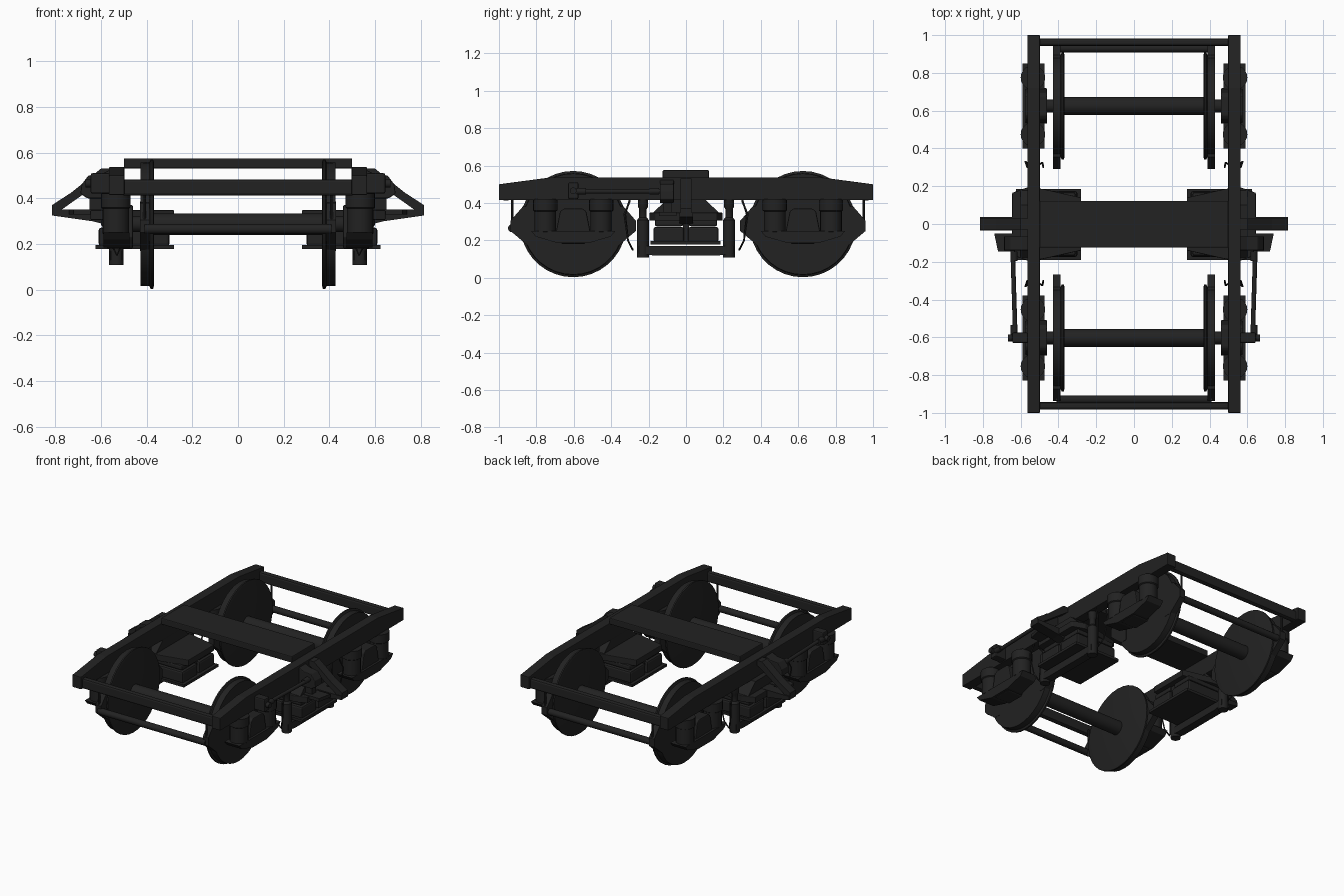
import bpy, bmesh, math
from mathutils import Vector

if "Cube" in bpy.data.objects:
    bpy.data.objects.remove(bpy.data.objects["Cube"])

black = bpy.data.materials.new("black_steel")
black.diffuse_color = (0.016, 0.016, 0.016, 1)
black.use_nodes = True
black.node_tree.nodes["Principled BSDF"].inputs["Base Color"].default_value = black.diffuse_color


def finish(name, bm, bevel=0, smooth=False):
    bmesh.ops.recalc_face_normals(bm, faces=bm.faces[:])
    me = bpy.data.meshes.new(name)
    bm.to_mesh(me)
    bm.free()
    ob = bpy.data.objects.new(name, me)
    bpy.context.collection.objects.link(ob)
    me.materials.append(black)
    if bevel:
        m = ob.modifiers.new("bevel", 'BEVEL')
        m.width, m.segments = bevel, 2
    if smooth:
        bpy.ops.object.select_all(action='DESELECT')
        ob.select_set(True)
        bpy.context.view_layer.objects.active = ob
        bpy.ops.object.shade_smooth_by_angle(angle=math.radians(35))
    return ob


def prism(name, pts, axis, lo, hi, sx=1, bevel=0):
    """Extrude a 2D outline along an axis; sx mirrors it across x."""
    put = {'x': lambda p, t: (t * sx, p[0], p[1]),
           'y': lambda p, t: (p[0] * sx, t, p[1]),
           'z': lambda p, t: (p[0] * sx, p[1], t)}[axis]
    bm = bmesh.new()
    a = [bm.verts.new(put(p, lo)) for p in pts]
    b = [bm.verts.new(put(p, hi)) for p in pts]
    bm.faces.new(a)
    bm.faces.new(b)
    for i in range(len(pts)):
        j = (i + 1) % len(pts)
        bm.faces.new((a[i], a[j], b[j], b[i]))
    return finish(name, bm, bevel)


def box(name, x, y, z, sx=1, bevel=0):
    return prism(name, [(x[0], y[0]), (x[1], y[0]), (x[1], y[1]), (x[0], y[1])], 'z', z[0], z[1], sx, bevel)


def lathe(name, start, direction, prof, seg=24):
    """Revolve (distance, radius) stations about a direction."""
    d = Vector(direction).normalized()
    q = d.to_track_quat('Z', 'Y')
    bm = bmesh.new()
    rings = []
    for t, r in prof:
        rings.append([bm.verts.new(Vector(start) + q @ Vector((r * math.cos(k * math.tau / seg),
                     r * math.sin(k * math.tau / seg), t))) for k in range(seg)])
    for a, b in zip(rings, rings[1:]):
        for k in range(seg):
            j = (k + 1) % seg
            bm.faces.new((a[k], a[j], b[j], b[k]))
    bm.faces.new(rings[0])
    bm.faces.new(rings[-1])
    return finish(name, bm, smooth=True)


def rod(name, a, b, r, seg=12):
    d = Vector(b) - Vector(a)
    return lathe(name, a, d, [(0, r), (d.length, r)], seg)


def wire(name, pts, r):
    cu = bpy.data.curves.new(name, 'CURVE')
    cu.dimensions = '3D'
    cu.bevel_depth, cu.bevel_resolution = r, 1
    s = cu.splines.new('POLY')
    s.points.add(len(pts) - 1)
    for p, c in zip(s.points, pts):
        p.co = (*c, 1)
    ob = bpy.data.objects.new(name, cu)
    bpy.context.collection.objects.link(ob)
    cu.materials.append(black)


AZ = 0.287  # axle height

# Top bolster and end beams
box("bolster", (-0.5, 0.5), (-0.125, 0.123), (0.53, 0.575), bevel=0.006)
for s in (-1, 1):
    box("end_beam", (-0.51, 0.51), sorted((s * 0.943, s * 0.982)), (0.412, 0.483), bevel=0.012)
    rod("brake_beam", (-0.41, s * 0.93, 0.265), (0.41, s * 0.93, 0.265), 0.022)

# Axles
for ay in (-0.603, 0.625):
    lathe("axle", (-0.56, ay, AZ), (1, 0, 0), [(0, 0.035), (0.13, 0.035), (0.13, 0.047), (0.99, 0.047), (0.99, 0.035), (1.12, 0.035)])

for sx in (-1, 1):
    # Side frame with tapered ends
    prism("side_frame", [(-1, 0.415), (1, 0.415), (1, 0.5), (0.72, 0.537), (-0.72, 0.537), (-1, 0.5)],
          'x', 0.498, 0.565, sx, bevel=0.004)

    for ay in (-0.603, 0.625):
        # Wheel with inner flange
        lathe("wheel", (sx * 0.368, ay, AZ), (sx, 0, 0),
              [(0, 0.27), (0.004, 0.284), (0.014, 0.284), (0.02, 0.272), (0.06, 0.27)], 36)
        # Axle box, pot carrier and hub cover
        prism("axle_box", [(ay - 0.095, 0.23), (ay - 0.07, 0.355), (ay - 0.05, 0.37), (ay + 0.05, 0.37),
                           (ay + 0.07, 0.355), (ay + 0.095, 0.23), (ay + 0.06, 0.18), (ay - 0.06, 0.18)],
              'x', 0.46, 0.575, sx, bevel=0.006)
        prism("pot_carrier", [(ay - 0.225, 0.25), (ay + 0.225, 0.25), (ay + 0.2, 0.22), (ay + 0.08, 0.185),
                              (ay - 0.08, 0.185), (ay - 0.2, 0.22)], 'x', 0.475, 0.59, sx)
        for s in (-1, 1):
            # Spring pots
            lathe("spring_pot", (sx * 0.535, ay + s * 0.15, 0.235), (0, 0, 1),
                  [(0, 0.045), (0.012, 0.058), (0.12, 0.058), (0.125, 0.065), (0.185, 0.065)], 20)
            # Brake shoes hugging the wheel rim
            prism("brake_shoe", [(ay + s * 0.335, 0.25), (ay + s * 0.335, 0.305), (ay + s * 0.27, 0.38),
                                 (ay + s * 0.19, 0.385), (ay + s * 0.19, 0.17), (ay + s * 0.24, 0.17)],
                  'x', 0.388, 0.43, sx)
            y = ay + s * 0.325
            if abs(y) > 0.6:
                rod("brake_hanger", (sx * 0.41, y, 0.29), (sx * 0.41, y, 0.43), 0.007, 8)

    # Spring tray, rubber blocks and upper spring plate
    box("spring_tray", (0.28, 0.625), (-0.19, 0.185), (0.178, 0.196), sx)
    for s in (-1, 1):
        yc = s * 0.092
        box("spring_block", (0.3, 0.61), (yc - 0.082, yc + 0.082), (0.19, 0.272), sx, bevel=0.012)
        box("spring_cap", (0.31, 0.6), (yc - 0.075, yc + 0.075), (0.275, 0.31), sx, bevel=0.01)
    box("block_divider", (0.32, 0.59), (-0.015, 0.015), (0.19, 0.31), sx)
    prism("upper_spring_plate", [(0.28, -0.14), (0.48, -0.185), (0.56, -0.195), (0.645, -0.165), (0.645, 0.165),
                                 (0.56, 0.195), (0.48, 0.185), (0.28, 0.14)], 'z', 0.305, 0.348, sx, bevel=0.004)
    prism("plate_riser", [(-0.18, 0.345), (0.18, 0.345), (0.1, 0.42), (-0.1, 0.42)], 'x', 0.5, 0.6, sx)
    prism("cradle_beam", [(-0.25, 0.13), (-0.18, 0.12), (0.18, 0.12), (0.25, 0.13), (0.25, 0.17), (-0.25, 0.17)],
          'x', 0.505, 0.56, sx)

    for s in (-1, 1):
        # Swing link between frame and cradle
        lathe("swing_link", (sx * 0.533, s * 0.23, 0.108), (0, 0, 1),
              [(0, 0.032), (0.2, 0.032), (0.215, 0.02), (0.26, 0.02), (0.27, 0.027), (0.32, 0.027)], 12)
        # Safety wire
        wire("safety_wire", [(sx * 0.48, s * 0.30, 0.42), (sx * 0.485, s * 0.325, 0.34), (sx * 0.51, s * 0.31, 0.2),
                             (sx * 0.53, s * 0.285, 0.15), (sx * 0.555, s * 0.31, 0.2),
                             (sx * 0.575, s * 0.33, 0.34), (sx * 0.565, s * 0.3, 0.41)], 0.005)

    # Outrigger arm with diagonal brace
    prism("outrigger_arm", [(0.56, 0.28), (0.64, 0.3), (0.815, 0.325), (0.815, 0.35), (0.56, 0.35)],
          'y', -0.034, 0.038, sx)
    prism("outrigger_brace", [(0.815, 0.345), (0.815, 0.37), (0.73, 0.425), (0.6, 0.53), (0.56, 0.53), (0.56, 0.5),
                              (0.66, 0.43), (0.78, 0.345)], 'y', -0.03, 0.03, sx)
    # Drag link with brackets
    prism("link_bracket", [(0.56, 0.4), (0.56, 0.525), (0.6, 0.505), (0.655, 0.5), (0.685, 0.46), (0.69, 0.42),
                           (0.66, 0.4)], 'y', -0.14, -0.065, sx, bevel=0.005)
    prism("bracket_shelf", [(0.6, -0.05), (0.74, -0.05), (0.72, -0.145), (0.6, -0.145)], 'z', 0.33, 0.352, sx)
    box("bracket_web", (0.6, 0.65), (-0.12, -0.075), (0.345, 0.42), sx)
    rod("drag_link", (sx * 0.643, -0.12, 0.462), (sx * 0.628, -0.6, 0.462), 0.012)
    for y in (-0.17, -0.56):
        lathe("link_bush", (sx * 0.635, y - 0.025, 0.462), (0, 1, 0), [(0, 0.018), (0.05, 0.018)], 12)
    box("link_anchor", (0.56, 0.645), (-0.63, -0.575), (0.42, 0.51), sx, bevel=0.008)
    rod("anchor_pin", (sx * 0.56, -0.603, 0.465), (sx * 0.668, -0.603, 0.465), 0.018)
